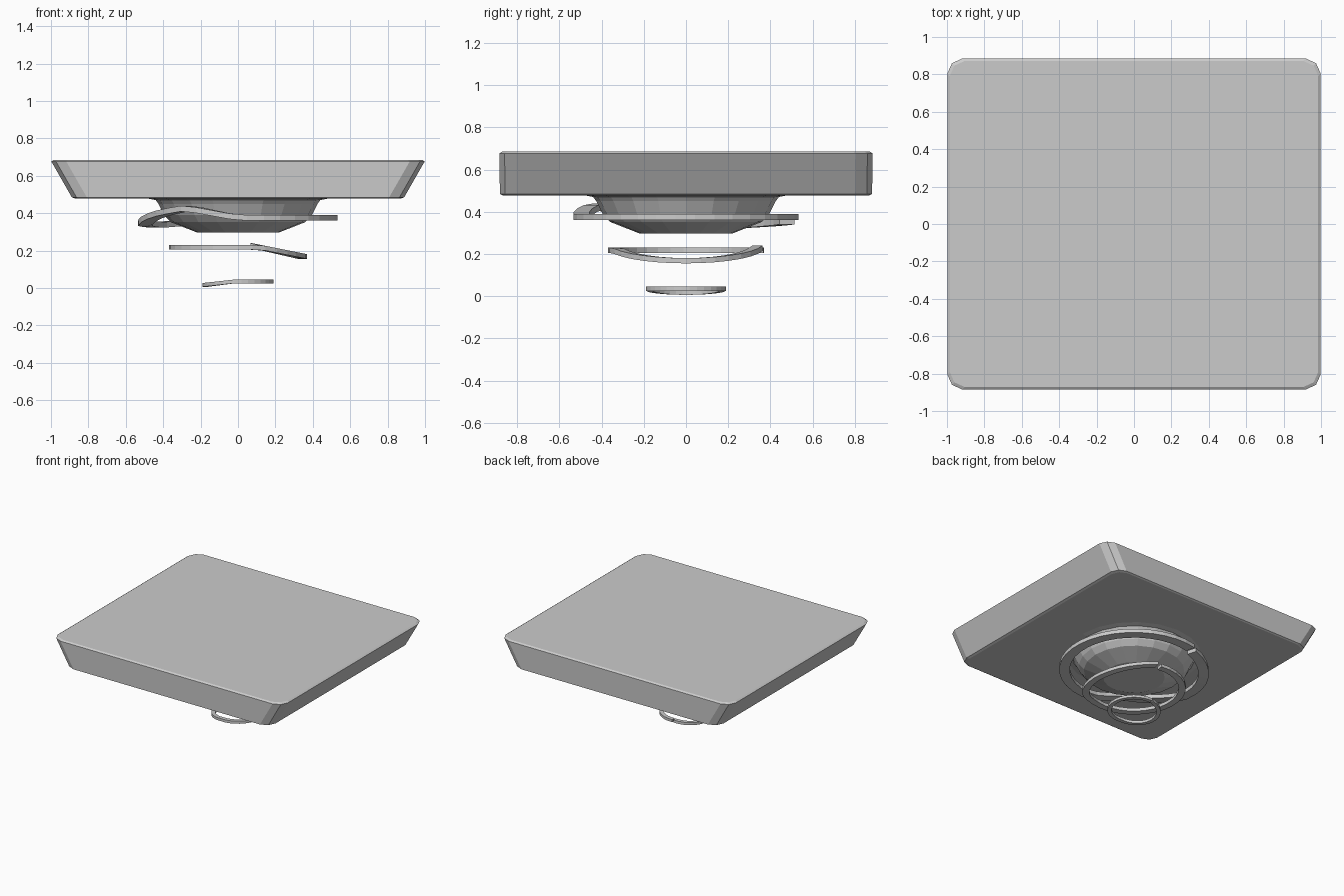
import bpy, bmesh, math

if "Cube" in bpy.data.objects:
    bpy.data.objects.remove(bpy.data.objects["Cube"])


def make_object(name, rings, close_ring=True, loop=False):
    """Skin a list of equal-length point rings into a closed solid."""
    mesh = bpy.data.meshes.new(name)
    bm = bmesh.new()
    vs = [[bm.verts.new(p) for p in r] for r in rings]
    n = len(vs[0])
    for a, b in zip(vs, vs[1:]):
        for i in range(n):
            j = (i + 1) % n
            bm.faces.new((a[i], a[j], b[j], b[i]))
    bm.faces.new(vs[0])
    bm.faces.new(vs[-1])
    bmesh.ops.recalc_face_normals(bm, faces=bm.faces)
    bm.to_mesh(mesh)
    bm.free()
    obj = bpy.data.objects.new(name, mesh)
    bpy.context.collection.objects.link(obj)
    return obj


# tapered slab: rounded-corner outline, x narrows toward the bottom
def outline(hx, hy, z):
    q = [(0, .08), (.025, .025), (.08, 0)]
    pts = []
    for sx, sy in ((1, 1), (-1, 1), (-1, -1), (1, -1)):
        corner = [(sx * (hx - a), sy * (hy - b), z) for a, b in q]
        pts += corner if sx * sy > 0 else corner[::-1]
    return pts


make_object("slab", [outline(.87, .87, .478), outline(.888, .882, .484),
                     outline(.998, .885, .676), outline(.985, .872, .685)])


# bowl-shaped base under the slab
def circle(r, z, n=20):
    return [(r * math.cos(2 * math.pi * i / n), r * math.sin(2 * math.pi * i / n), z)
            for i in range(n)]


profile = [(.49, .48), (.44, .47), (.425, .45), (.395, .39), (.36, .352), (.22, .297)]
make_object("base_bowl", [circle(r, z) for r, z in reversed(profile)])


# split bands: flat on one side, bent on the other
def split_ring(name, outer, width, thick, start, sweep, height, steps=32):
    rings = []
    for k in range(steps + 1):
        deg = start + sweep * k / steps
        a = math.radians(deg)
        c, s = math.cos(a), math.sin(a)
        z = height(deg, outer * c)
        i = outer - width
        t = thick / 2
        rings.append([(r * c, r * s, z + h) for r, h in
                      ((i, -t), (outer, -t), (outer, t), (i, t))])
    make_object(name, rings)


def interp(table):
    def f(deg, x):
        for (a, za), (b, zb) in zip(table, table[1:]):
            if deg <= b + 1e-6:
                return za + (zb - za) * (deg - a) / (b - a)
        return table[-1][1]
    return f


split_ring("large_ring", .535, .075, .03, 106, 358,
           interp([(106, .355), (150, .337), (185, .35), (212, .395), (238, .428),
                   (270, .375), (464, .375)]), 36)
split_ring("middle_ring", .37, .05, .025, 82, 356,
           lambda d, x: .217 if d < 288 else .218 - .2 * (x - .12))
split_ring("small_ring", .19, .03, .02, 97, 357,
           lambda d, x: .035 if d > 265 else .035 + .11 * min(x + .02, .02))
